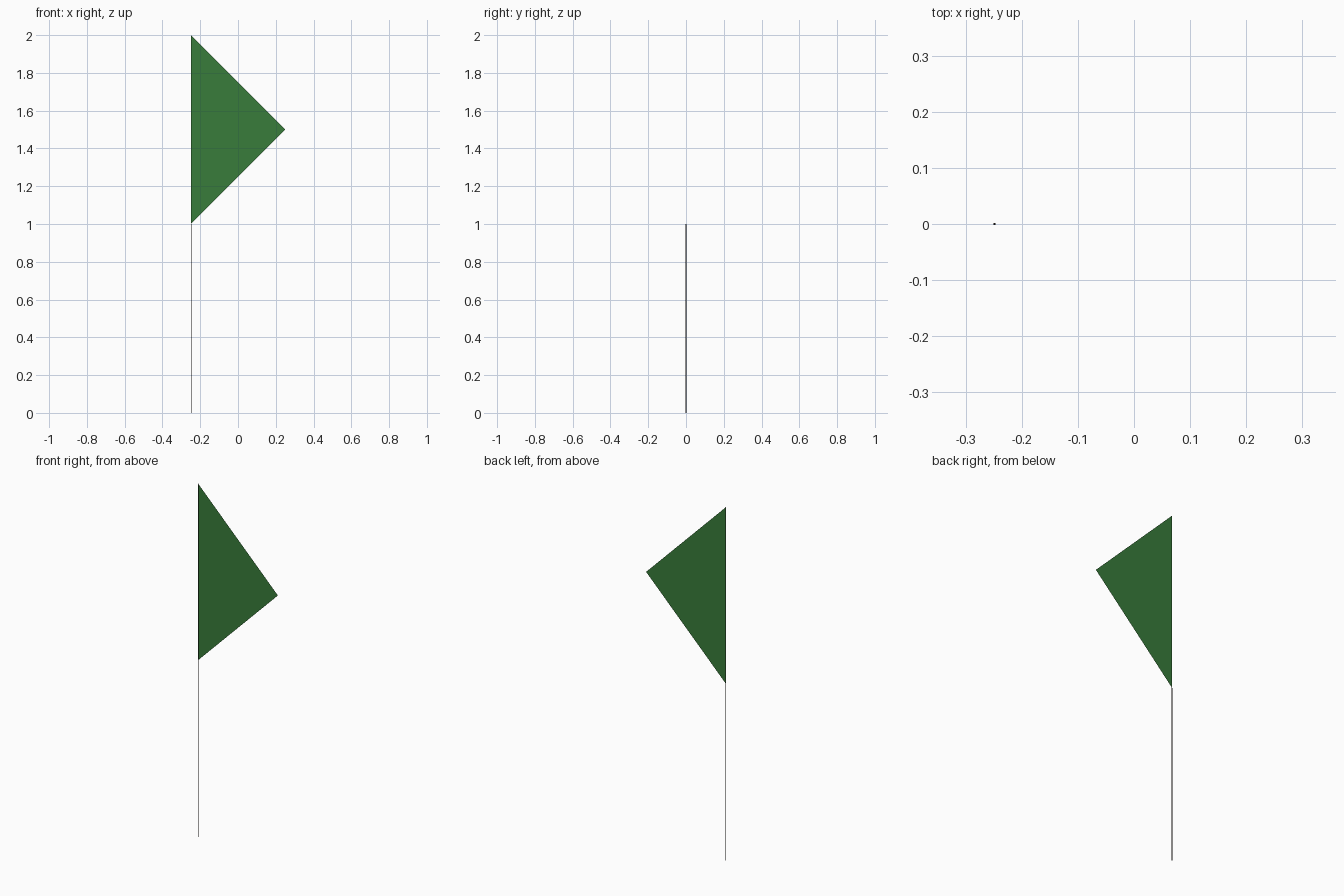
import bpy

if "Cube" in bpy.data.objects:
    bpy.data.objects.remove(bpy.data.objects["Cube"])


def material(name, color):
    m = bpy.data.materials.new(name)
    m.diffuse_color = (*color, 1)
    m.use_nodes = True
    m.node_tree.nodes["Principled BSDF"].inputs["Base Color"].default_value = m.diffuse_color
    return m


def mesh_object(name, verts, faces, mat):
    me = bpy.data.meshes.new(name)
    me.from_pydata(verts, [], faces)
    me.materials.append(mat)
    ob = bpy.data.objects.new(name, me)
    bpy.context.collection.objects.link(ob)
    return ob


def thin_rod(name, x, z0, z1, width, mat):
    h = width / 2
    ring = [(x, -h), (x + width, -h), (x + width, h), (x, h)]
    verts = [(px, py, z) for z in (z0, z1) for px, py in ring]
    faces = [(i, (i + 1) % 4, (i + 1) % 4 + 4, i + 4) for i in range(4)]
    faces += [(3, 2, 1, 0), (4, 5, 6, 7)]
    return mesh_object(name, verts, faces, mat)


green = material("flag_green", (0.04, 0.20, 0.043))
dark = material("pole_dark", (0.03, 0.02, 0.018))

# Hair-thin pole, finer where the pennant is attached
thin_rod("lower_pole", -0.25, 0, 1, 0.003, dark)
thin_rod("upper_pole", -0.25, 1, 2, 0.001, dark)

# Single flat triangular pennant
mesh_object("pennant", [(-0.25, 0, 1), (0.25, 0, 1.5), (-0.25, 0, 2)],
            [(0, 1, 2)], green)
